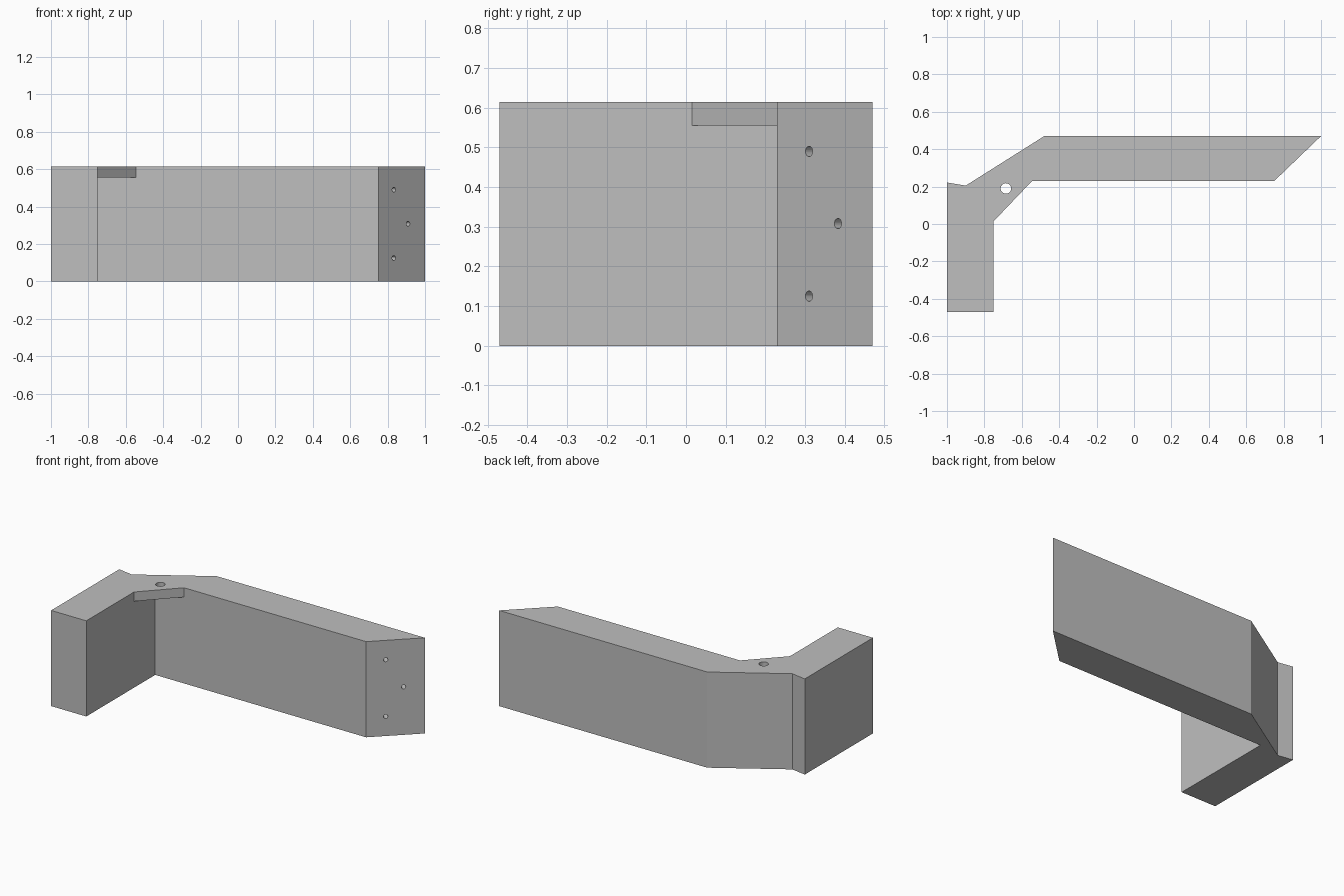
import bpy, bmesh, math
from mathutils import Vector

if "Cube" in bpy.data.objects:
    bpy.data.objects.remove(bpy.data.objects["Cube"], do_unlink=True)

HEIGHT = 0.615
SHELF = 0.555

grey = bpy.data.materials.new("plain grey")
grey.use_nodes = True
grey.diffuse_color = (0.52, 0.52, 0.52, 1)
grey.node_tree.nodes["Principled BSDF"].inputs["Base Color"].default_value = (0.52, 0.52, 0.52, 1)


def add_object(name, bm):
    bmesh.ops.recalc_face_normals(bm, faces=bm.faces)
    mesh = bpy.data.meshes.new(name)
    bm.to_mesh(mesh)
    bm.free()
    mesh.materials.append(grey)
    obj = bpy.data.objects.new(name, mesh)
    bpy.context.collection.objects.link(obj)
    return obj


def prism(name, outline, z0, z1):
    bm = bmesh.new()
    face = bm.faces.new([bm.verts.new((x, y, z0)) for x, y in outline])
    made = bmesh.ops.extrude_face_region(bm, geom=[face])["geom"]
    verts = [g for g in made if isinstance(g, bmesh.types.BMVert)]
    bmesh.ops.translate(bm, verts=verts, vec=(0, 0, z1 - z0))
    return add_object(name, bm)


def drill(name, centre, axis, radius, length):
    bm = bmesh.new()
    bmesh.ops.create_cone(bm, cap_ends=True, segments=24, radius1=radius,
                          radius2=radius, depth=length)
    obj = add_object(name, bm)
    obj.location = centre
    obj.rotation_mode = 'QUATERNION'
    obj.rotation_quaternion = Vector(axis).to_track_quat('Z', 'Y')
    return obj


def cut(obj, cutter):
    cutter.hide_render = True
    mod = obj.modifiers.new("cut", 'BOOLEAN')
    mod.operation = 'DIFFERENCE'
    mod.solver = 'EXACT'
    mod.object = cutter
    bpy.context.view_layer.objects.active = obj
    bpy.ops.object.modifier_apply(modifier=mod.name)
    bpy.data.objects.remove(cutter, do_unlink=True)


# Angled bracket: short arm, corner web and long mitred arm
bracket = prism("corner_bracket", [
    (-1, -0.47), (-0.75, -0.47), (-0.75, 0.015), (-0.545, 0.23), (0.75, 0.23),
    (1, 0.47), (-0.48, 0.47), (-0.9, 0.205), (-1, 0.222)], 0, HEIGHT)

# Clear the inner corner below the thin web
cut(bracket, prism("corner_cutter", [
    (-0.75, 0.23), (-0.75, 0.015), (-0.5, -0.03), (-0.545, 0.23)], -0.1, SHELF))
bm = bmesh.new()
bm.from_mesh(bracket.data)
bmesh.ops.dissolve_limit(bm, angle_limit=math.radians(1), verts=bm.verts, edges=bm.edges)
bm.to_mesh(bracket.data)
bm.free()

# Hole through the web
cut(bracket, drill("web_drill", (-0.685, 0.19, HEIGHT), (0, 0, 1), 0.028, 0.2))

# Dowel holes square to the mitred end
start, end = Vector((0.75, 0.23, 0)), Vector((1, 0.47, 0))
along = (end - start).normalized()
normal = Vector((along.y, -along.x, 0))
for y, z in [(0.31, 0.49), (0.383, 0.308), (0.31, 0.125)]:
    spot = start.lerp(end, (y - start.y) / (end.y - start.y))
    spot.z = z
    cut(bracket, drill("dowel_drill", spot, normal, 0.013, 0.16))
